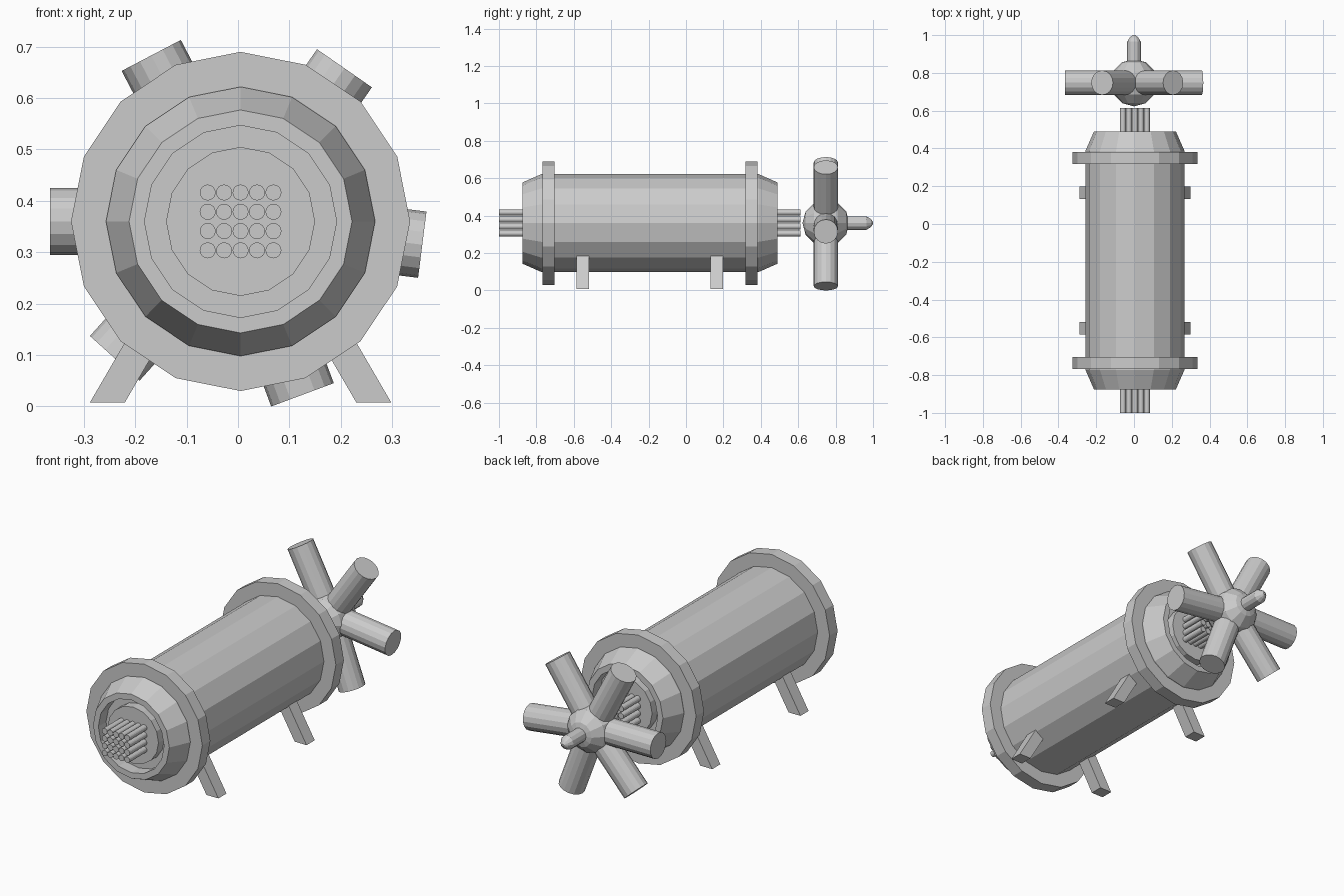
import bpy, bmesh, math
from mathutils import Vector

if "Cube" in bpy.data.objects:
    bpy.data.objects.remove(bpy.data.objects["Cube"])

CX, CZ = 0.005, 0.36      # barrel axis
MID = -0.1925             # barrel middle along y
HUB = Vector((0.0, 0.748, CZ))


def finish(name, bm):
    bmesh.ops.recalc_face_normals(bm, faces=bm.faces[:])
    me = bpy.data.meshes.new(name)
    bm.to_mesh(me)
    bm.free()
    ob = bpy.data.objects.new(name, me)
    bpy.context.collection.objects.link(ob)
    return ob


def add_lathe(bm, profile, origin, axis, sides):
    """Sweep (distance, radius) points around an axis; end points are capped."""
    axis = Vector(axis).normalized()
    ref = Vector((0, 0, 1)) if abs(axis.z) < 0.1 else Vector((0, 1, 0))
    u = axis.cross(ref).normalized()
    v = axis.cross(u)
    rings = []
    for d, r in profile:
        ring = []
        for i in range(sides):
            a = 2 * math.pi * i / sides
            ring.append(bm.verts.new(Vector(origin) + axis * d
                                     + u * r * math.cos(a) + v * r * math.sin(a)))
        rings.append(ring)
    for a, b in zip(rings, rings[1:]):
        for i in range(sides):
            j = (i + 1) % sides
            bm.faces.new((a[i], a[j], b[j], b[i]))
    bm.faces.new(rings[0])
    bm.faces.new(rings[-1])


def lathe(name, profile, origin, axis, sides):
    bm = bmesh.new()
    add_lathe(bm, profile, origin, axis, sides)
    return finish(name, bm)


# barrel: tapered ends, each with a groove around a central plug
half = [(0.668, 0.145), (0.62, 0.145), (0.62, 0.187), (0.6825, 0.187),
        (0.6825, 0.217), (0.58, 0.262)]
profile = [(-d, r) for d, r in half] + [(d, r) for d, r in reversed(half)]
lathe("barrel", profile, (CX, MID, CZ), (0, 1, 0), 16)

# flanges
for name, y in (("front_flange", -0.768), ("back_flange", 0.317)):
    lathe(name, [(0, 0.33), (0.065, 0.33)], (CX, y, CZ), (0, 1, 0), 16)

# tube bundles at both ends
for name, y0, y1 in (("front_tubes", -1.0, -0.84), ("back_tubes", 0.455, 0.613)):
    bm = bmesh.new()
    for i in range(5):
        for j in range(4):
            p = (CX + (i - 2) * 0.032, y0, CZ + (j - 1.5) * 0.0375)
            add_lathe(bm, [(0, 0.0155), (y1 - y0, 0.0155)], p, (0, 1, 0), 16)
    finish(name, bm)

# four splayed legs
section = [(0.293, 0.008), (0.225, 0.008), (0.09, 0.24), (0.158, 0.24)]
for side, sx in (("left", -1), ("right", 1)):
    for end, y in (("front", -0.585), ("back", 0.132)):
        bm = bmesh.new()
        f = bm.faces.new([bm.verts.new((CX + sx * x, y, z)) for x, z in section])
        ext = bmesh.ops.extrude_face_region(bm, geom=[f], use_keep_orig=True)
        bmesh.ops.translate(bm, vec=(0, 0.066, 0),
                            verts=[g for g in ext["geom"] if isinstance(g, bmesh.types.BMVert)])
        finish(f"{end}_{side}_leg", bm)

# propeller hub, poles along y
R = 0.125
rings = [(-R * math.cos(math.pi * k / 6), max(R * math.sin(math.pi * k / 6), 0.001))
         for k in range(7)]
lathe("hub", rings, HUB, (0, 1, 0), 12)

# six round spokes, slightly over 60 degrees apart
for k in range(6):
    a = math.radians(180 - 62.4 * k)
    lathe(f"spoke_{k + 1}", [(0, 0.065), (0.366 - 0.0015 * k, 0.065)],
          HUB, (math.cos(a), 0, math.sin(a)), 16)

# nose pin behind the hub
lathe("hub_pin", [(0, 0.036), (0.217, 0.036), (0.24, 0.022), (0.252, 0.006)],
      HUB, (0, 1, 0), 12)
